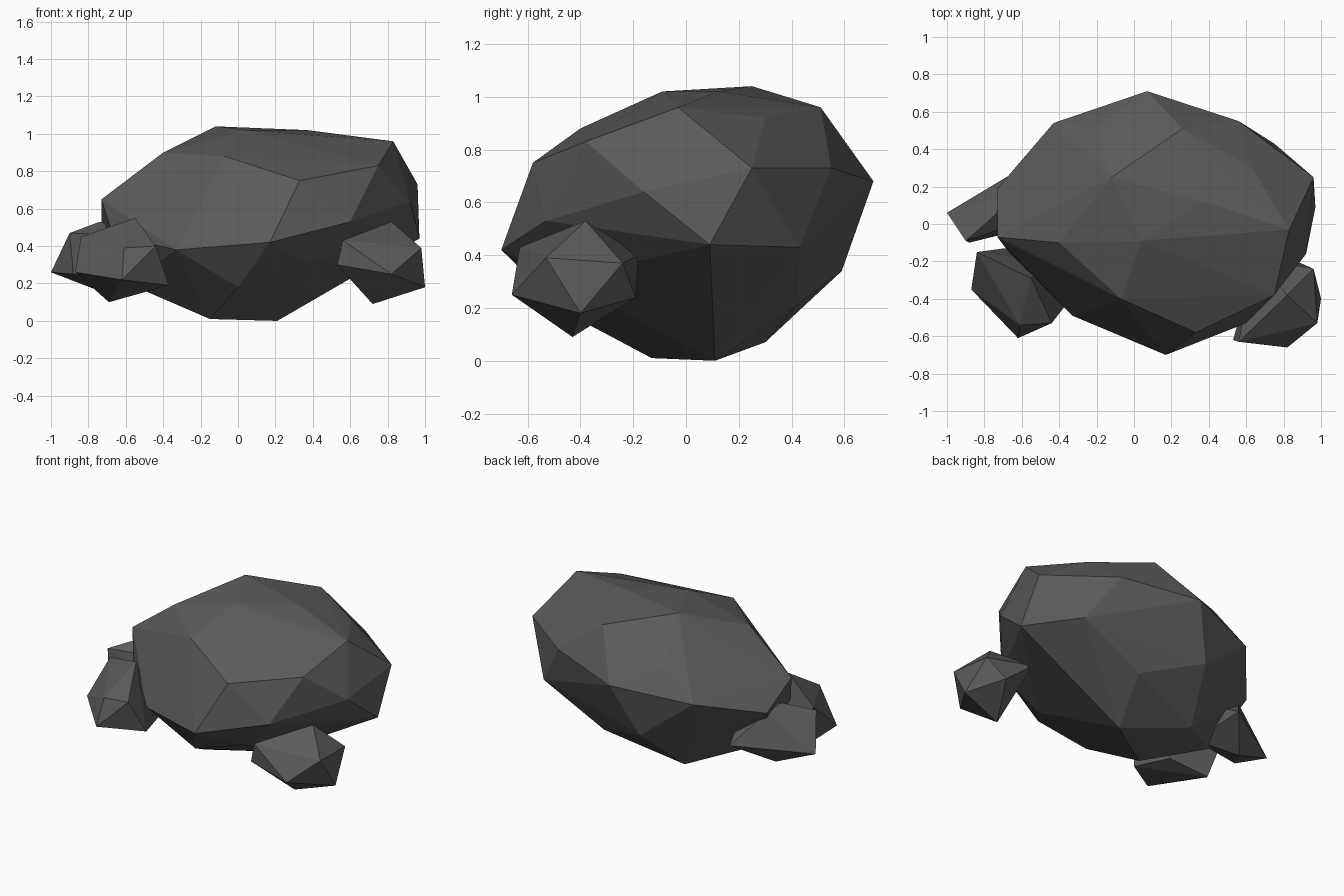
import bpy
import bmesh
from mathutils import Vector

cube = bpy.data.objects.get("Cube")
if cube:
    bpy.data.objects.remove(cube, do_unlink=True)

# One warm dark grey for all the stone
stone = bpy.data.materials.new("dark_stone")
stone.use_nodes = True
colour = (0.108, 0.103, 0.098, 1)
stone.diffuse_color = colour
shader = next(n for n in stone.node_tree.nodes if n.type == "BSDF_PRINCIPLED")
shader.inputs["Base Color"].default_value = colour
shader.inputs["Roughness"].default_value = 0.9


def chiselled_rock(name, *bands):
    """Wrap a faceted convex stone around bands of corners, in hundredths of a unit."""
    bm = bmesh.new()
    for band in bands:
        for corner in band:
            bm.verts.new(Vector(corner) / 100)
    bmesh.ops.convex_hull(bm, input=bm.verts)
    bmesh.ops.delete(bm, geom=[v for v in bm.verts if not v.link_faces], context="VERTS")
    bmesh.ops.recalc_face_normals(bm, faces=bm.faces)
    for face in bm.faces:
        face.smooth = False
    mesh = bpy.data.meshes.new(name)
    bm.to_mesh(mesh)
    bm.free()
    mesh.materials.append(stone)
    rock = bpy.data.objects.new(name, mesh)
    bpy.context.collection.objects.link(rock)
    return rock


# Boulder: flat crown, sloping shoulder, wide girth and tucked-in belly
crown = [(-12, 25, 104), (4, -9, 102), (37, 12, 102), (26, 51, 96), (-19, 52, 79),
         (83, -3, 96), (63, 30, 92), (-40, -10, 90), (-7, -40, 88)]
shoulder = [(33, -58, 75), (75, -38, 83), (92, -16, 64), (96, 25, 73),
            (56, 55, 73), (7, 71, 68), (-43, 54, 62), (-73, -7, 65)]
girth = [(17, -70, 42), (60, -53, 53), (97, 9, 44), (75, 43, 43),
         (-7, 59, 34), (-73, 19, 51), (-33, -49, 38), (-67, -15, 46)]
belly = [(0, -45, 18), (37, -47, 31), (31, 42, 21), (-20, 30, 7),
         (-59, 0, 20), (-15, -13, 1), (21, 11, 0)]
chiselled_rock("boulder", crown, shoulder, girth, belly)

# Small stone at the front on the +x side
top = [(82, -38, 53), (74, -53, 45), (56, -63, 43), (98, -53, 39), (96, -24, 37), (65, -18, 40)]
foot = [(82, -66, 25), (100, -40, 18), (72, -43, 9), (53, -62, 30), (85, -19, 24)]
chiselled_rock("front_left_stone", top, foot)

# Small stone at the front on the -x side
top = [(-84, -15, 45), (-55, -29, 55), (-44, -53, 40), (-61, -54, 39)]
foot = [(-37, -44, 19), (-62, -61, 22), (-69, -13, 10), (-87, -35, 26), (-45, -20, 17)]
chiselled_rock("front_right_stone", top, foot)

# Small stone on the -x side, half buried in the boulder
top = [(-90, -9, 47), (-74, 5, 53), (-70, 15, 49), (-48, 5, 45)]
foot = [(-100, 6, 26), (-55, 33, 30), (-74, 11, 16), (-88, -10, 25), (-48, 0, 22)]
chiselled_rock("side_right_stone", top, foot)
